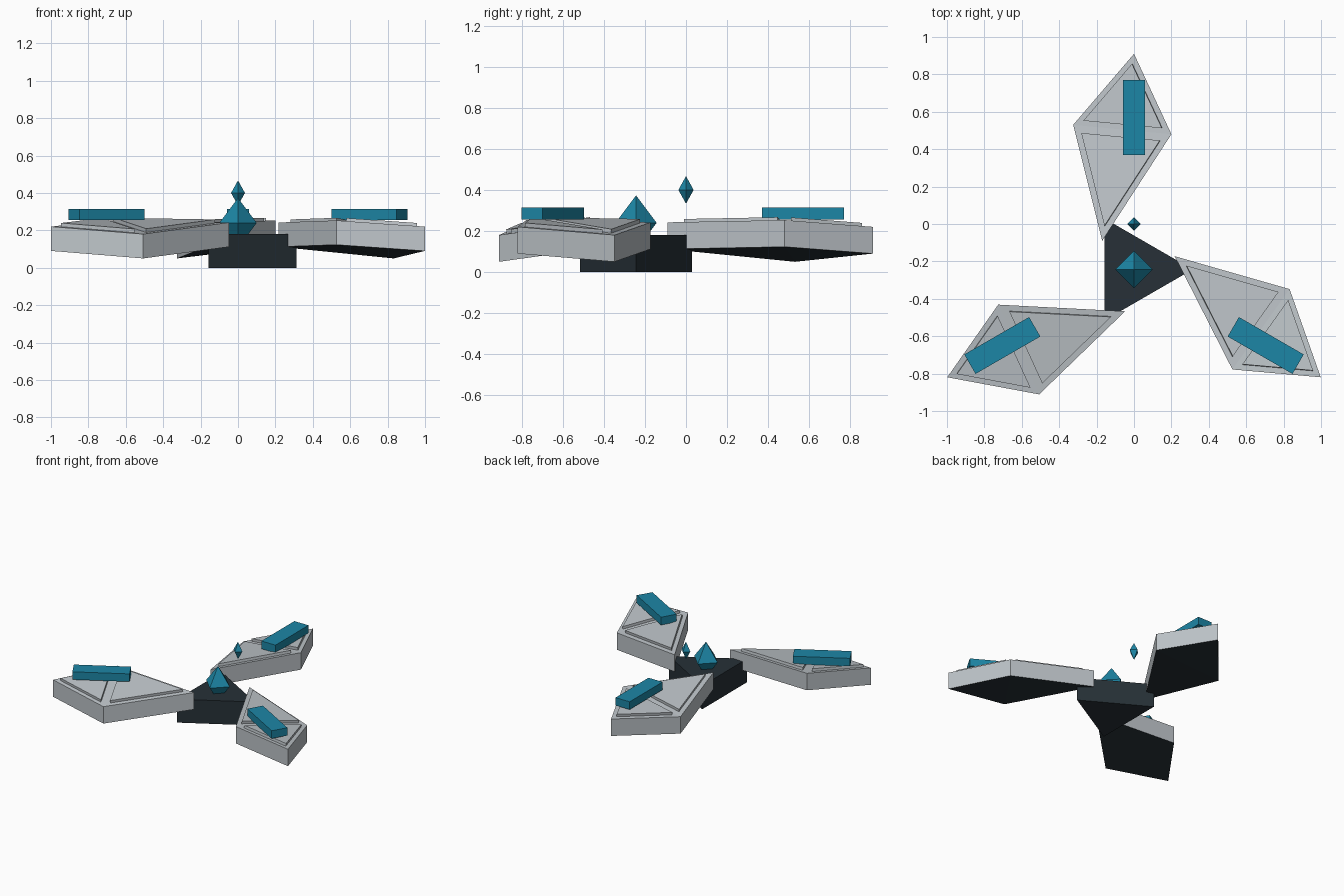
import bpy, bmesh
from math import radians
from mathutils import Matrix, Vector

if "Cube" in bpy.data.objects:
    bpy.data.objects.remove(bpy.data.objects["Cube"])

CENTRE = Vector((0, -0.243, 0))


def material(name, rgb):
    m = bpy.data.materials.new(name)
    m.diffuse_color = (*rgb, 1)
    m.use_nodes = True
    m.node_tree.nodes["Principled BSDF"].inputs["Base Color"].default_value = m.diffuse_color
    return m


TEAL = material("teal", (0.012, 0.24, 0.38))
DARK = material("dark", (0.02, 0.03, 0.038))
GREY = material("light_grey", (0.52, 0.56, 0.59))


def finish(name, bm, mats):
    bmesh.ops.recalc_face_normals(bm, faces=bm.faces)
    me = bpy.data.meshes.new(name)
    bm.to_mesh(me)
    bm.free()
    for m in mats:
        me.materials.append(m)
    ob = bpy.data.objects.new(name, me)
    bpy.context.collection.objects.link(ob)
    return ob


def extruded(name, points, faces, offset, mats):
    """Thicken a small sheet of faces into a solid along offset."""
    bm = bmesh.new()
    vs = [bm.verts.new(p) for p in points]
    fs = [bm.faces.new([vs[i] for i in f]) for f in faces]
    res = bmesh.ops.extrude_face_region(bm, geom=fs, use_keep_orig=True)
    new = res["geom"]
    bmesh.ops.translate(bm, vec=offset, verts=[g for g in new if isinstance(g, bmesh.types.BMVert)])
    if len(mats) > 1:
        for g in new:
            if isinstance(g, bmesh.types.BMFace):
                g.material_index = 1
    return finish(name, bm, mats)


def crystal(name, loc, radius, half_height):
    bm = bmesh.new()
    ring = [bm.verts.new(p) for p in
            ((radius, 0, 0), (0, radius, 0), (-radius, 0, 0), (0, -radius, 0))]
    for z in (half_height, -half_height):
        tip = bm.verts.new((0, 0, z))
        for i in range(4):
            bm.faces.new((ring[i], ring[(i + 1) % 4], tip))
    finish(name, bm, [TEAL]).location = loc


# Triangular hub
bm = bmesh.new()
bmesh.ops.create_cone(bm, segments=3, radius1=0.314, radius2=0.314, depth=0.18, cap_ends=True,
                      matrix=Matrix.Translation(CENTRE + Vector((0, 0, 0.09)))
                      @ Matrix.Rotation(radians(-90), 4, 'Z'))
# turn so one corner points along +x
corner = max(bm.verts, key=lambda v: (v.co - CENTRE).xy.length).co - CENTRE
turn = Vector((1, 0)).angle_signed(corner.xy)
bmesh.ops.rotate(bm, verts=bm.verts, cent=CENTRE, matrix=Matrix.Rotation(turn, 3, 'Z'))
finish("hub", bm, [DARK])

# Crystals over the hub
crystal("hub_crystal", (0, -0.243, 0.24), 0.1, 0.133)
crystal("floating_crystal", (0, 0, 0.4), 0.037, 0.067)

# Three kite-shaped arms, folded slightly across the middle
KITE = [Vector(p) for p in ((0, 0.91, 0.22), (0.2, 0.48, 0.253),
                            (-0.17, -0.09, 0.242), (-0.325, 0.53, 0.18))]
TRIS = ((0, 3, 1), (1, 3, 2))
for n in range(3):
    spin = (Matrix.Translation(CENTRE) @ Matrix.Rotation(radians(120 * n), 4, 'Z')
            @ Matrix.Translation(-CENTRE))
    extruded(f"arm_{n + 1}", [spin @ p for p in KITE], TRIS, Vector((0, 0, -0.13)), [GREY, DARK])

    # Raised triangular panels
    for label, tri in zip(("outer", "inner"), TRIS):
        pts = [spin @ KITE[i] for i in tri]
        mid = sum(pts, Vector()) / 3
        normal = (pts[1] - pts[0]).cross(pts[2] - pts[0]).normalized()
        extruded(f"{label}_panel_{n + 1}", [mid.lerp(p, 0.8) for p in pts], [(0, 1, 2)],
                 normal * 0.02, [GREY])

    # Teal bar on each arm
    bm = bmesh.new()
    bmesh.ops.create_cube(bm, size=1, matrix=spin @ Matrix.Translation((0, 0.57, 0.285))
                          @ Matrix.Diagonal((0.12, 0.4, 0.06, 1)))
    finish(f"bar_{n + 1}", bm, [TEAL])
